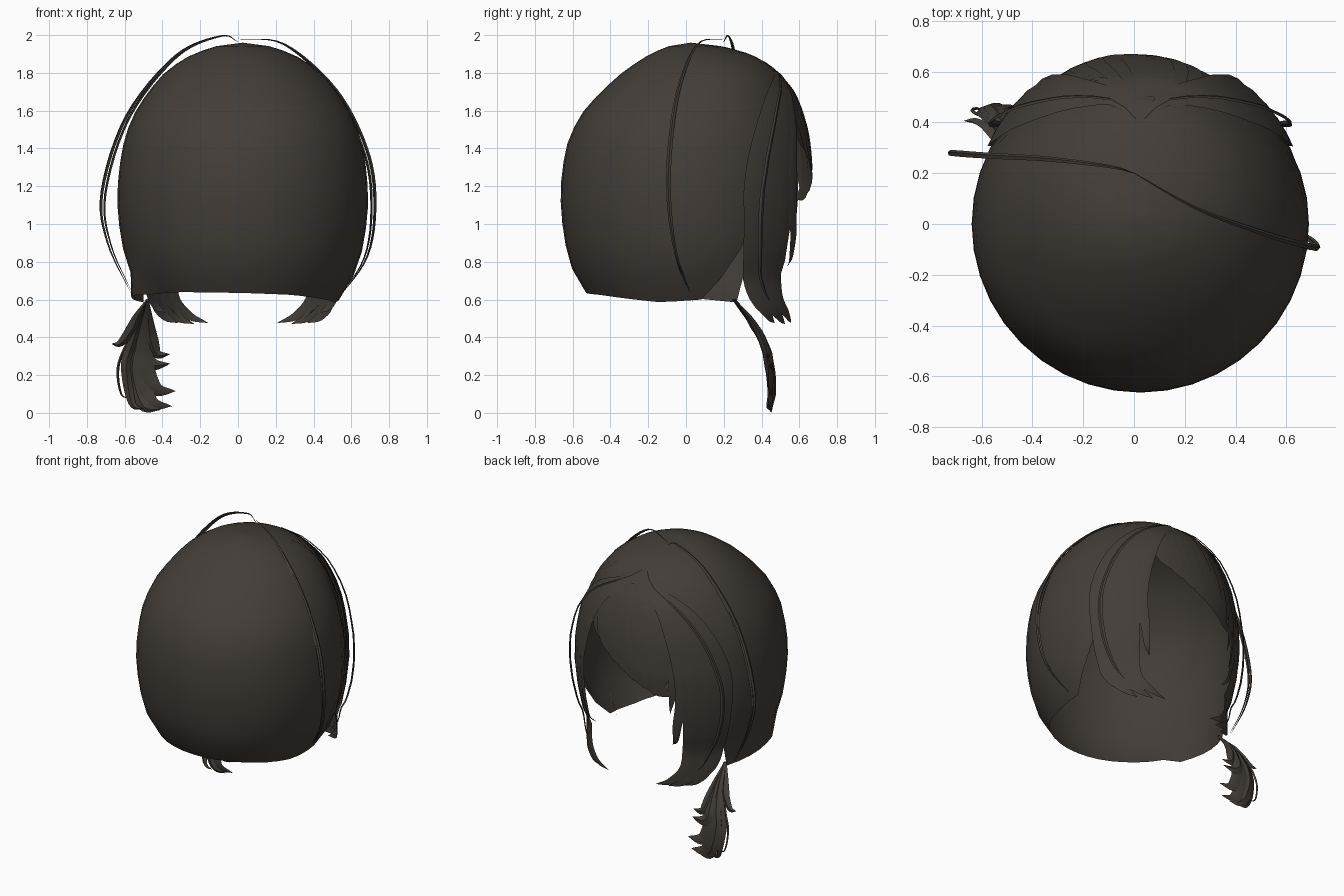
import bpy, bmesh, math
from mathutils import Vector

if "Cube" in bpy.data.objects:
    bpy.data.objects.remove(bpy.data.objects["Cube"])

hair = bpy.data.materials.new("dark_brown_hair")
hair.diffuse_color = (0.056, 0.047, 0.039, 1)
hair.use_nodes = True
hair.node_tree.nodes["Principled BSDF"].inputs["Base Color"].default_value = hair.diffuse_color

# head profile: height, radius, centre offset towards the face (+y)
PROFILE = [(0.56, 0.49, 0), (0.63, 0.525, 0), (0.7, 0.575, 0), (0.8, 0.62, 0), (0.95, 0.65, 0),
           (1.1, 0.664, 0), (1.25, 0.66, 0), (1.4, 0.638, 0), (1.5, 0.61, 0.01),
           (1.6, 0.566, 0.025), (1.7, 0.502, 0.05), (1.8, 0.415, 0.075), (1.86, 0.335, 0.08),
           (1.9, 0.265, 0.075), (1.94, 0.15, 0.05), (1.96, 0, 0.025)]


def lerp_table(table, x):
    if x <= table[0][0]:
        return table[0][1:]
    for a, b in zip(table, table[1:]):
        if x <= b[0]:
            t = (x - a[0]) / (b[0] - a[0])
            return tuple(p + (q - p) * t for p, q in zip(a[1:], b[1:]))
    return table[-1][1:]


def on_head(d, z, off=0.0, floor=0.0):
    """Point on the head at angle d (degrees from +y towards +x) and height z."""
    r, cy = lerp_table(PROFILE, z)
    r = max(r, floor) + off
    a = math.radians(d)
    return Vector((0.025 + r * math.sin(a), cy + r * math.cos(a), z))


def smooth_path(pts, n):
    """Catmull-Rom samples through tuples of any size."""
    p = [tuple(2 * a - b for a, b in zip(pts[0], pts[1]))] + list(pts)
    p.append(tuple(2 * a - b for a, b in zip(pts[-1], pts[-2])))
    out = []
    for k in range(n + 1):
        u = k / n * (len(pts) - 1)
        i = min(int(u), len(pts) - 2)
        t = u - i
        out.append(tuple(0.5 * (2 * b + (c - a) * t + (2 * a - 5 * b + 4 * c - d) * t * t
                                + (3 * b - a - 3 * c + d) * t ** 3)
                         for a, b, c, d in zip(*p[i:i + 4])))
    return out


def finish(bm, name, angle=40):
    bmesh.ops.remove_doubles(bm, verts=bm.verts, dist=0.0004)
    bmesh.ops.recalc_face_normals(bm, faces=bm.faces)
    me = bpy.data.meshes.new(name)
    bm.to_mesh(me)
    bm.free()
    me.materials.append(hair)
    ob = bpy.data.objects.new(name, me)
    bpy.context.collection.objects.link(ob)
    bpy.context.view_layer.objects.active = ob
    ob.select_set(True)
    bpy.ops.object.shade_smooth_by_angle(angle=math.radians(angle))
    ob.select_set(False)


def strand(bm, pts, width, thick=0.015, normal=None, root=0.25, peak=0.55):
    """Lens-shaped lock along points; widest at peak, pointed at the tip."""
    n = len(pts) - 1
    rings = []
    for i, p in enumerate(pts):
        t = i / n
        tan = (pts[min(i + 1, n)] - pts[max(i - 1, 0)]).normalized()
        out = Vector(normal) if normal else (p - Vector((0.02, 0, min(p.z, 1.3)))).normalized()
        side = tan.cross(out).normalized()
        out = side.cross(tan)
        if t < peak:
            f = root + (1 - root) * math.sin(t / peak * math.pi / 2)
        else:
            u = (t - peak) / (1 - peak)
            f = (1 - u) * (1 + 0.6 * u)
        w, h = width * f / 2, thick * f / 2
        rings.append([bm.verts.new(q) for q in
                      (p + side * w, p + out * h, p - side * w, p - out * h)])
    for a, b in zip(rings, rings[1:]):
        for k in range(4):
            bm.faces.new((a[k], a[(k + 1) % 4], b[(k + 1) % 4], b[k]))


def head_strand(bm, pts, width, n=28, floor=0.59, **kw):
    strand(bm, [on_head(*q, floor=floor if q[1] < 1 else 0) for q in smooth_path(pts, n)],
           width, **kw)


# main hair cap: bell open on the +y side, hem height depends on direction
HEM_RIGHT = [(0, 1.64), (20, 1.62), (36, 1.52), (47, 1.35), (57, 1.0), (68, 0.75), (81, 0.6),
             (105, 0.585), (150, 0.625), (180, 0.635)]
HEM_LEFT = [(0, 1.64), (20, 1.62), (36, 1.52), (47, 1.35), (54, 1.05), (63, 0.585), (100, 0.62),
            (140, 0.64), (180, 0.635)]
bm = bmesh.new()
SEG, ROWS = 40, 18
cols = []
for i in range(SEG):
    d = -180 + 360 * i / SEG
    hem = lerp_table(HEM_RIGHT if d > 0 else HEM_LEFT, abs(d))[0]
    flare = 0.59 if -112 < d < -45 else 0  # the tied side hangs wider
    col = []
    for j in range(ROWS + 1):
        t = j / ROWS
        z = 1.96 - (1.96 - hem) * (0.45 * t * t + 0.55 * (1 - math.cos(t * math.pi / 2)))
        col.append(bm.verts.new(on_head(d, z, floor=flare if z < 1 else 0)))
    cols.append(col)
for i in range(SEG):
    a, b = cols[i], cols[(i + 1) % SEG]
    for j in range(ROWS):
        bm.faces.new((a[j], a[j + 1], b[j + 1], b[j]))
finish(bm, "hair_cap", 60)

# face-framing side locks: middle angle, tip angle, tip height, width
LOCKS = [(56, 45, 0.53, 0.13), (51, 36, 0.475, 0.14), (45, 26, 0.47, 0.14), (39, 18, 0.475, 0.12),
         (33, 29, 0.77, 0.08)]
for s, name in ((1, "side_locks_right"), (-1, "side_locks_left")):
    bm = bmesh.new()
    for k, (m, tip, zt, w) in enumerate(LOCKS):
        off = 0.012 + 0.003 * k
        head_strand(bm, [(s * 8, 1.83 - 0.015 * k, 0.005), (s * m * 0.72, 1.66, off + 0.008),
                         (s * m, 1.3, off), (s * (m + 1), max(0.95, zt + 0.32), off - 0.005),
                         (s * (m - 1), zt + 0.16, off), (s * (m * 0.5 + tip * 0.5), zt + 0.045, off),
                         (s * tip, zt, off - 0.025)], w, peak=0.42)
    # loose outer wisp arching from the parting
    head_strand(bm, [(s * 3, 1.86, 0.0), (s * 38, 1.66, 0.045), (s * 54, 1.25, 0.05),
                     (s * 55, 0.9, 0.045), (s * 48, 0.65, 0.03), (s * 34, 0.5, 0.0)],
                0.03, thick=0.012)
    finish(bm, name)

# swept fringe: falls from the parting towards -x
bm = bmesh.new()
for k in range(8):
    f = k / 7
    end, ze = 20 - 42 * f, 1.47 - 0.32 * f ** 0.8
    off = 0.006 + 0.008 * math.sin(f * math.pi)
    head_strand(bm, [(14 - 14 * f, 1.79, 0.003), (25 - 34 * f, 1.68, off + 0.006),
                     (26 - 42 * f, (1.68 + ze) / 2, off + 0.006), (end + 2, ze + 0.05, off),
                     (end - 8, ze - 0.02, off - 0.003)], 0.19, n=20, root=0.5, peak=0.5)
for m, ze in ((-24, 1.14), (-29, 1.0), (-34, 0.9)):
    head_strand(bm, [(-2, 1.79, 0.005), (m * 0.75, 1.67, 0.012), (m - 2, 1.4, 0.01),
                     (m + 1, ze, 0.0)], 0.15, n=20, root=0.5, peak=0.5)
finish(bm, "swept_fringe")

# flyaway strands standing off the crown
FLY = {
    "flyaway_left": [(0.0, 0.2, 1.965), (-0.09, 0.225, 1.995), (-0.33, 0.255, 1.89),
                     (-0.59, 0.27, 1.57), (-0.72, 0.28, 1.17), (-0.69, 0.28, 0.9),
                     (-0.56, 0.27, 0.62)],
    "flyaway_right": [(0.0, 0.2, 1.98), (0.25, 0.06, 1.95), (0.52, -0.04, 1.71),
                      (0.68, -0.085, 1.4), (0.725, -0.09, 1.12), (0.685, -0.05, 0.83),
                      (0.52, 0.04, 0.59)]}
for name, pts in FLY.items():
    bm = bmesh.new()
    path = [Vector(p) for p in smooth_path(pts, 36)]
    strand(bm, path, 0.026, thick=0.018, root=0.1, peak=0.6)
    inner = [p - Vector((p.x * 0.025, 0, 0.012 * i / 36)) for i, p in enumerate(path)]
    strand(bm, inner[4:], 0.02, thick=0.014, root=0.1)
    finish(bm, name)

# small tied tail: leaf of curled locks from one knot; (mid x, mid z, tip x, tip z, width)
bm = bmesh.new()
TAIL = [(-0.56, 0.45, -0.67, 0.365, 0.06), (-0.46, 0.38, -0.36, 0.31, 0.08),
        (-0.49, 0.30, -0.36, 0.26, 0.10), (-0.50, 0.24, -0.33, 0.115, 0.12),
        (-0.53, 0.22, -0.35, 0.035, 0.12), (-0.56, 0.22, -0.41, 0.015, 0.10),
        (-0.59, 0.25, -0.50, 0.02, 0.06), (-0.635, 0.24, -0.57, 0.08, 0.015)]


def tail_y(z):
    return lerp_table([(0, 0.435), (0.1, 0.455), (0.2, 0.45), (0.32, 0.43), (0.42, 0.39),
                       (0.5, 0.34), (0.58, 0.27), (0.62, 0.24)], z)[0]


for k, (mx, mz, tx, tz, w) in enumerate(TAIL):
    low = (0.55 * mx + 0.45 * tx - 0.012, 0.2 * mz + 0.8 * tz - 0.012)
    flat = [(-0.48, 0.6), (0.6 * mx - 0.4 * 0.48 - 0.005, 0.55 * mz + 0.45 * 0.58), (mx, mz),
            low, (tx, tz)]
    path = [Vector((x, tail_y(z) + 0.006 * (k % 3 - 1), max(z, 0.005)))
            for x, z in smooth_path(flat, 24)]
    strand(bm, path, w, thick=min(w, 0.04), normal=(0, 0.95, 0.3), root=0.15, peak=0.5)
finish(bm, "tied_tail")
